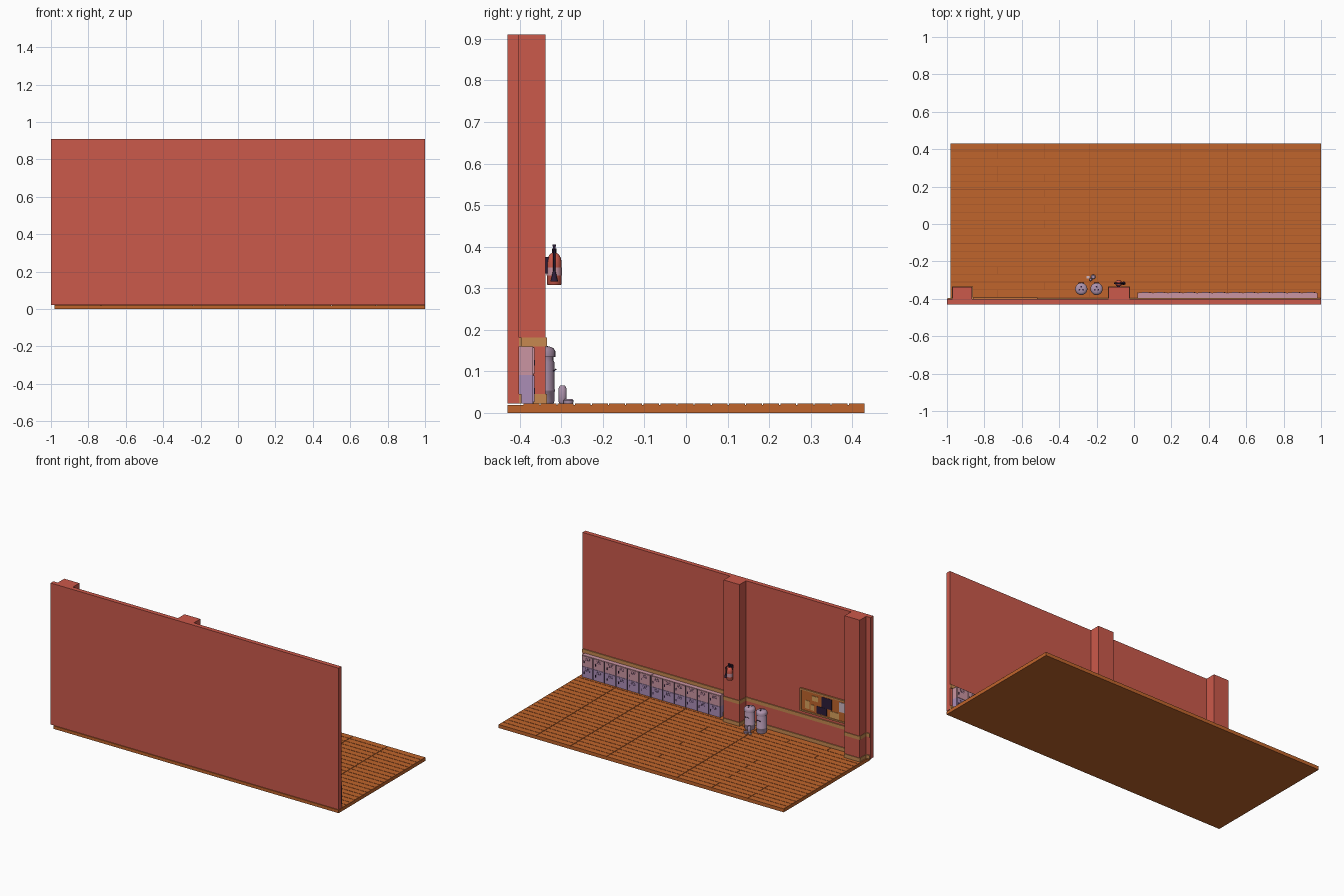
import bpy, math, random
from mathutils import Vector

if "Cube" in bpy.data.objects:
    bpy.data.objects.remove(bpy.data.objects["Cube"])

random.seed(4)

def mat(name, r, g, b):
    m = bpy.data.materials.new(name)
    m.diffuse_color = (r, g, b, 1)
    m.use_nodes = True
    m.node_tree.nodes["Principled BSDF"].inputs["Base Color"].default_value = m.diffuse_color
    return m

RED = mat("brick red", 0.60, 0.10, 0.07)
ORANGE = mat("floor orange", 0.53, 0.13, 0.025)
BROWN = mat("groove brown", 0.36, 0.085, 0.02)
TAN = mat("trim tan", 0.57, 0.25, 0.08)
LAV = mat("lavender", 0.41, 0.27, 0.47)
PINK = mat("mauve pink", 0.60, 0.30, 0.36)
GREY = mat("bin mauve", 0.42, 0.29, 0.41)
DARK = mat("dark navy", 0.025, 0.012, 0.04)
CORK = mat("paper yellow", 0.70, 0.36, 0.11)
PALE = mat("pale paper", 0.62, 0.48, 0.55)

def boxes(name, spans, *mats):
    """One object from boxes (x0,x1,y0,y1,z0,z1[,material index])."""
    v, f, mi = [], [], []
    for s in spans:
        x0, x1, y0, y1, z0, z1 = s[:6]
        n = len(v)
        v += [(x, y, z) for z in (z0, z1) for x, y in ((x0, y0), (x1, y0), (x1, y1), (x0, y1))]
        f += [tuple(n + i for i in q) for q in
              ((3, 2, 1, 0), (4, 5, 6, 7), (0, 1, 5, 4), (1, 2, 6, 5), (2, 3, 7, 6), (3, 0, 4, 7))]
        mi += [s[6] if len(s) > 6 else 0] * 6
    me = bpy.data.meshes.new(name)
    me.from_pydata(v, [], f)
    for m in mats:
        me.materials.append(m)
    me.polygons.foreach_set("material_index", mi)
    o = bpy.data.objects.new(name, me)
    bpy.context.collection.objects.link(o)
    return o

def lathe(name, x, y, prof, m, n=16):
    """Closed turned shape from (radius, z) points."""
    v = [(x + r * math.cos(2 * math.pi * i / n), y + r * math.sin(2 * math.pi * i / n), z)
         for r, z in prof for i in range(n)]
    k = len(prof)
    f = [(j * n + i, j * n + (i + 1) % n, (j + 1) * n + (i + 1) % n, (j + 1) * n + i)
         for j in range(k - 1) for i in range(n)]
    f += [tuple(reversed(range(n))), tuple(range((k - 1) * n, k * n))]
    me = bpy.data.meshes.new(name)
    me.from_pydata(v, [], f)
    me.materials.append(m)
    o = bpy.data.objects.new(name, me)
    bpy.context.collection.objects.link(o)
    bpy.ops.object.select_all(action='DESELECT')
    o.select_set(True)
    bpy.context.view_layer.objects.active = o
    bpy.ops.object.shade_smooth_by_angle(angle=math.radians(40))
    return o

def tube(name, pts, r, m):
    c = bpy.data.curves.new(name, 'CURVE')
    c.dimensions = '3D'
    c.bevel_depth, c.bevel_resolution, c.use_fill_caps = r, 1, True
    s = c.splines.new('POLY')
    s.points.add(len(pts) - 1)
    for p, q in zip(s.points, pts):
        p.co = (*q, 1)
    c.materials.append(m)
    o = bpy.data.objects.new(name, c)
    bpy.context.collection.objects.link(o)

# Floor: slab, dark groove plate, raised planks
F = 0.022
boxes("floor_base", [(-0.98, 1, -0.43, 0.43, 0, 0.019)], ORANGE)
boxes("floor_grooves", [(-0.979, 0.999, -0.40, 0.429, 0.019, 0.0195)], BROWN)
planks, pitch, g = [], 0.0412, 0.003
for r in range(20):
    y1 = 0.43 - r * pitch
    cuts = [-0.98, -0.24, 0.25, 0.5, 0.74, 1.0]
    cuts += [c for c in (-0.73, -0.48, 0.005) if random.random() < 0.25]
    cuts.sort()
    for a, b in zip(cuts, cuts[1:]):
        planks.append((a if a < -0.97 else a + g / 2, b if b > 0.99 else b - g / 2,
                       max(y1 - pitch + g, -0.40), y1, 0.019, F))
boxes("floor_planks", planks, ORANGE)

# Wall and pillars
boxes("wall", [(-1, 1, -0.43, -0.402, F, 0.91)], RED)
PILLARS = ((-0.97, -0.865), (-0.135, -0.025))
boxes("pillars", [(a, b, -0.402, -0.338, F, 0.91) for a, b in PILLARS], RED)

# Tan bands on the wall and round the pillars
bands = []
for z0, z1 in ((F, 0.045), (0.16, 0.182)):
    bands.append((-0.998, 0.998, -0.402, -0.396, z0, z1))
    bands += [(a - 0.003, b + 0.003, -0.402, -0.334, z0, z1) for a, b in PILLARS]
boxes("wall_trim", bands, TAN)

# Lockers: two modules of six columns, three coloured tiers
tiers = ((F, 0.0915, 0), (0.0915, 0.123, 1), (0.123, 0.16, 1))
body, doors, vents = [], [], []
for m0 in (0.02, 0.501):
    for z0, z1, c in tiers:
        body.append((m0, m0 + 0.479, -0.402, -0.368, z0, z1, c))
    for i in range(6):
        x0 = m0 + i * 0.0798
        for z0, z1, c in ((0.026, 0.0895, 0), (0.0935, 0.157, 1)):
            doors.append((x0 + 0.004, x0 + 0.076, -0.369, -0.365, z0, z1, c))
            for k in range(3):
                zz = z1 - 0.01 - k * 0.007
                vents.append((x0 + 0.024, x0 + 0.056, -0.366, -0.3645, zz, zz + 0.002))
            vents.append((x0 + 0.062, x0 + 0.067, -0.366, -0.363, z0 + 0.02, z0 + 0.034))
        vents.append((x0 - 0.0005, x0 + 0.0015, -0.369, -0.367, F, 0.159))
boxes("locker_bodies", body, LAV, PINK)
boxes("locker_doors", doors, LAV, PINK)
boxes("locker_vents_and_handles", vents, DARK)

# Notice board with pinned papers
bx0, bx1, bz0, bz1 = -0.86, -0.515, 0.20, 0.343
boxes("notice_board", [(bx0, bx1, -0.402, -0.397, bz0, bz1)], ORANGE)
t = 0.009
boxes("board_frame", [(bx0, bx1, -0.402, -0.392, bz0, bz0 + t), (bx0, bx1, -0.402, -0.392, bz1 - t, bz1),
                      (bx0, bx0 + t, -0.402, -0.392, bz0, bz1), (bx1 - t, bx1, -0.402, -0.392, bz0, bz1)], TAN)
papers = [(-0.70, 0.292, 0.07, 0.066, 0), (-0.665, 0.236, 0.07, 0.045, 0), (-0.565, 0.25, 0.03, 0.05, 1),
          (-0.60, 0.24, 0.022, 0.035, 1), (-0.755, 0.232, 0.06, 0.04, 1), (-0.815, 0.295, 0.055, 0.06, 2),
          (-0.62, 0.30, 0.04, 0.03, 1)]
boxes("board_papers", [(x - w / 2, x + w / 2, -0.398, -0.3955 + 0.0003 * i, z - h / 2, z + h / 2, c)
                       for i, (x, z, w, h, c) in enumerate(papers)], DARK, CORK, PALE)

# Two bins with lids, dark top holes and handles
for i, x in enumerate((-0.282, -0.2)):
    y = -0.347
    lathe(f"bin_body_{i}", x, y, [(0.028, F), (0.030, 0.028), (0.030, 0.05), (0.0315, 0.052), (0.0315, 0.056),
                                  (0.030, 0.058), (0.030, 0.122), (0.028, 0.126), (0.028, 0.136)], GREY, 20)
    lathe(f"bin_lid_{i}", x, y, [(0.033, 0.134), (0.033, 0.148), (0.028, 0.156), (0.018, 0.16)], GREY, 20)
    for k in range(3):
        a = math.radians(90 + 120 * k)
        lathe(f"bin_hole_{i}_{k}", x + 0.011 * math.cos(a), y + 0.011 * math.sin(a),
              [(0.005, 0.158), (0.005, 0.161)], DARK, 6)
    tube(f"bin_handle_{i}", [(x - 0.012, y + 0.028, 0.10), (x - 0.012, y + 0.034, 0.105),
                             (x + 0.012, y + 0.034, 0.105), (x + 0.012, y + 0.028, 0.10)], 0.0018, DARK)

# Litter in front of the bins: an upright cup and a flat one
lathe("upright_cup", -0.232, -0.297, [(0.007, F), (0.010, 0.028), (0.010, 0.058), (0.006, 0.066)], GREY, 12)
lathe("flat_cup", -0.218, -0.283, [(0.012, F), (0.013, 0.03), (0.009, 0.034)], GREY, 10)
boxes("litter_scrap", [(-0.255, -0.238, -0.292, -0.278, F, 0.026)], PALE)

# Fire extinguisher on the middle pillar
ex, ey = -0.082, -0.317
lathe("extinguisher_body", ex, ey, [(0.016, 0.308), (0.018, 0.311), (0.018, 0.362), (0.016, 0.373),
                                    (0.011, 0.381), (0.006, 0.385)], RED, 16)
lathe("extinguisher_label", ex, ey, [(0.0185, 0.33), (0.0185, 0.35)], PINK, 16)
lathe("extinguisher_neck", ex, ey, [(0.005, 0.383), (0.005, 0.396)], DARK, 8)
boxes("extinguisher_handles", [(ex - 0.024, ex + 0.012, ey - 0.004, ey + 0.004, 0.391, 0.395),
                               (ex - 0.022, ex + 0.010, ey - 0.004, ey + 0.004, 0.400, 0.405),
                               (ex + 0.002, ex + 0.010, ey - 0.003, ey + 0.003, 0.394, 0.402)], DARK)
tube("extinguisher_hose", [(ex, ey, 0.39), (ex + 0.016, ey, 0.391), (ex + 0.025, ey, 0.38),
                           (ex + 0.027, ey, 0.335)], 0.0025, DARK)
lathe("extinguisher_horn", ex + 0.027, ey, [(0.010, 0.316), (0.008, 0.322), (0.003, 0.342)], DARK, 10)
boxes("extinguisher_bracket", [(ex - 0.008, ex + 0.008, -0.339, -0.33, 0.335, 0.375)], DARK)
